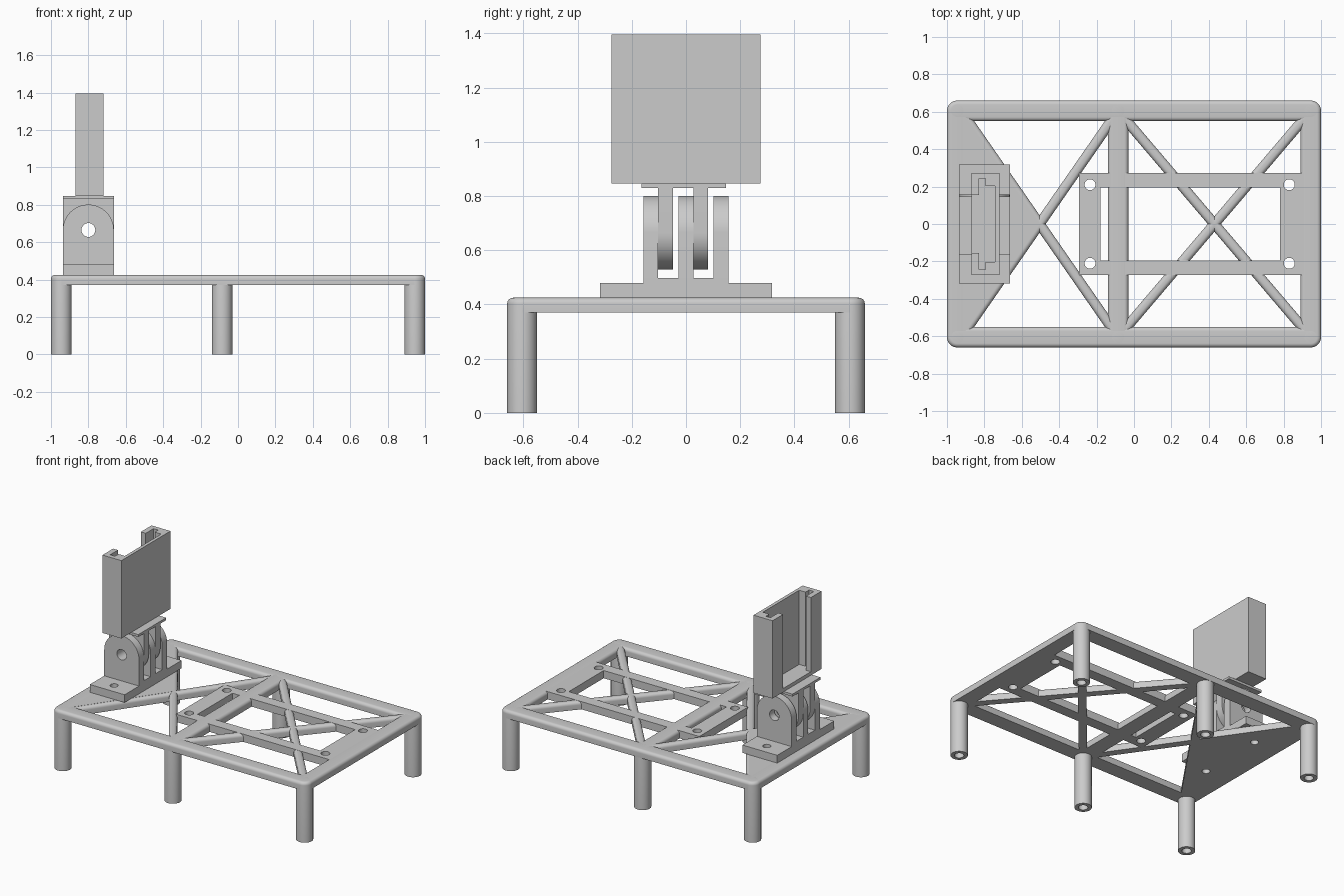
import bpy, bmesh, math
from mathutils import Matrix, Vector

if "Cube" in bpy.data.objects:
    bpy.data.objects.remove(bpy.data.objects["Cube"], do_unlink=True)

grey = bpy.data.materials.new("light_grey_plastic")
grey.use_nodes = True
colour = (0.6, 0.6, 0.6, 1)
grey.diffuse_color = colour
grey.node_tree.nodes["Principled BSDF"].inputs["Base Color"].default_value = colour

Z0, Z1 = 0.37, 0.425          # underside and top of the table frame
ROUND = 0.022                 # rounding of the frame's top edges


def finish(name, bm):
    """Clean a bmesh and turn it into a shaded object."""
    bmesh.ops.remove_doubles(bm, verts=bm.verts, dist=1e-5)
    bmesh.ops.recalc_face_normals(bm, faces=bm.faces)
    mesh = bpy.data.meshes.new(name)
    bm.to_mesh(mesh)
    bm.free()
    mesh.materials.clear()
    mesh.materials.append(grey)
    ob = bpy.data.objects.new(name, mesh)
    bpy.context.collection.objects.link(ob)
    bpy.ops.object.select_all(action='DESELECT')
    ob.select_set(True)
    bpy.context.view_layer.objects.active = ob
    bpy.ops.object.shade_smooth_by_angle(angle=math.radians(35))
    return ob


def arc(cx, cy, r, a0, a1, n):
    """Points on an arc, angles in degrees."""
    angles = [math.radians(a0 + (a1 - a0) * i / n) for i in range(n + 1)]
    return [(cx + r * math.cos(a), cy + r * math.sin(a)) for a in angles]


def circle(cx, cy, r, n=32):
    return arc(cx, cy, r, 0, 360, n)[:-1]


def rect(x0, y0, x1, y1):
    return [(x0, y0), (x1, y0), (x1, y1), (x0, y1)]


def plate(name, outline, lo, hi, holes=(), upright=False):
    """Extruded outline with holes, flat in z or upright along y."""
    cu = bpy.data.curves.new(name + "_outline", 'CURVE')
    cu.dimensions = '2D'
    cu.fill_mode = 'BOTH'
    cu.extrude = (hi - lo) / 2
    for loop in [outline, *holes]:
        sp = cu.splines.new('POLY')
        sp.points.add(len(loop) - 1)
        for p, (x, y) in zip(sp.points, loop):
            p.co = (x, y, 0, 1)
        sp.use_cyclic_u = True
    tmp = bpy.data.objects.new(name + "_outline", cu)
    bpy.context.collection.objects.link(tmp)
    dg = bpy.context.evaluated_depsgraph_get()
    mesh = bpy.data.meshes.new_from_object(tmp.evaluated_get(dg))
    bm = bmesh.new()
    bm.from_mesh(mesh)
    bpy.data.objects.remove(tmp, do_unlink=True)
    bpy.data.curves.remove(cu)
    bpy.data.meshes.remove(mesh)
    mid = (lo + hi) / 2
    if upright:
        m = Matrix.Translation((0, mid, 0)) @ Matrix.Rotation(math.pi / 2, 4, 'X')
    else:
        m = Matrix.Translation((0, 0, mid))
    bm.transform(m)
    return finish(name, bm)


def beam(name, p0, p1, half, top=Z1):
    """Straight bar with rounded top edges."""
    prof = [(-half, Z0), (half, Z0)]
    prof += arc(half - ROUND, top - ROUND, ROUND, 0, 90, 6)
    prof += arc(-half + ROUND, top - ROUND, ROUND, 90, 180, 6)
    a, b = Vector(p0), Vector(p1)
    d = (b - a).normalized()
    side = Vector((d.y, -d.x))
    bm = bmesh.new()
    ends = [[bm.verts.new((*(p + side * s), z)) for s, z in prof] for p in (a, b)]
    bm.faces.new(ends[0])
    bm.faces.new(ends[1])
    n = len(prof)
    for i in range(n):
        j = (i + 1) % n
        bm.faces.new((ends[0][i], ends[0][j], ends[1][j], ends[1][i]))
    return finish(name, bm)


def leg(name, x, y):
    """Round leg with a blind hole in the foot and a rounded top."""
    prof = [(0, 0.3), (0.03, 0.3), (0.03, 0), (0.055, 0)]
    prof += arc(0.055 - ROUND, Z1 - ROUND, ROUND, 0, 90, 6) + [(0, Z1)]
    bm = bmesh.new()
    vs = [bm.verts.new((r, 0, z)) for r, z in prof]
    es = [bm.edges.new(pair) for pair in zip(vs, vs[1:])]
    bmesh.ops.spin(bm, geom=vs + es, cent=(0, 0, 0), axis=(0, 0, 1),
                   angle=math.tau, steps=40, use_merge=True)
    bm.transform(Matrix.Translation((x, y, 0)))
    return finish(name, bm)


# Legs and outer frame
LX, MX, LY = 0.945, -0.085, 0.605
for label, s in (("front", -1), ("back", 1)):
    for side, x in (("right", -LX), ("middle", MX), ("left", LX)):
        leg(f"{label}_{side}_leg", x, s * LY)
    beam(f"{label}_rail", (-LX, s * LY), (LX, s * LY), 0.055)
for name, x in (("right_rail", -LX), ("middle_rail", MX), ("left_rail", LX)):
    beam(name, (x, -LY), (x, LY), 0.055)

# Crossed diagonal struts in both bays
for name, x0, x1 in (("right_bay", -0.925, MX), ("left_bay", MX, LX)):
    for i, s in enumerate((-1, 1)):
        beam(f"{name}_strut_{i + 1}", (x0, s * LY), (x1, -s * LY), 0.027, Z1 - 0.001)

# Triangular plate under the hinge, with screw holes
HX = -0.80
screws = [circle(HX, s * 0.24, 0.026) for s in (-1, 1)]
plate("hinge_support_plate", [(-LX, -LY), (-0.925, -LY), (-0.505, 0), (-0.925, LY), (-LX, LY)],
      Z0, Z1, screws)

# Mounting frame with four screw holes
mount_holes = [circle(x, s * 0.21, 0.029) for x in (-0.235, 0.83) for s in (-1, 1)]
plate("mounting_frame", rect(-0.295, -0.273, LX, 0.273), Z0, Z1 - 0.0005,
      [rect(-0.18, -0.195, 0.78, 0.195)] + mount_holes)

# Lower hinge half: flange, bridge and three lugs
HW, PZ = 0.136, 0.665
X0, X1 = HX - HW, HX + HW
pin = [circle(HX, PZ, 0.037)]
plate("hinge_flange", rect(X0, -0.318, X1, 0.318), Z1, 0.48, screws)
plate("hinge_bridge", rect(X0, -0.157, X1, 0.157), 0.475, 0.497)
lower = [(X0, 0.475), (X1, 0.475)] + arc(HX, PZ, HW, 0, 180, 32)
for i, (a, b) in enumerate(((-0.157, -0.103), (-0.028, 0.027), (0.102, 0.157))):
    plate(f"lower_hinge_lug_{i + 1}", lower, a, b, pin, upright=True)

# Upper hinge half: two lugs and a cap plate
upper = [(X1, 0.835), (X0, 0.835)] + arc(HX, PZ, HW, 180, 360, 32)
for i, (a, b) in enumerate(((-0.103, -0.048), (0.027, 0.081))):
    plate(f"upper_hinge_lug_{i + 1}", upper, a, b, pin, upright=True)
plate("hinge_cap", rect(X0, -0.165, X1, 0.147), 0.83, 0.847)

# Slotted holder, open at the top and on the -x side
half_section = [(-0.72, 0.274), (-0.868, 0.274), (-0.868, 0.155), (-0.83, 0.155),
                (-0.83, 0.242), (-0.793, 0.242), (-0.793, 0.203), (-0.743, 0.203)]
section = half_section + [(x, -y) for x, y in reversed(half_section)]
plate("holder_walls", section, 0.846, 1.396)
plate("holder_floor", rect(-0.868, -0.274, -0.72, 0.274), 0.846, 0.872)
